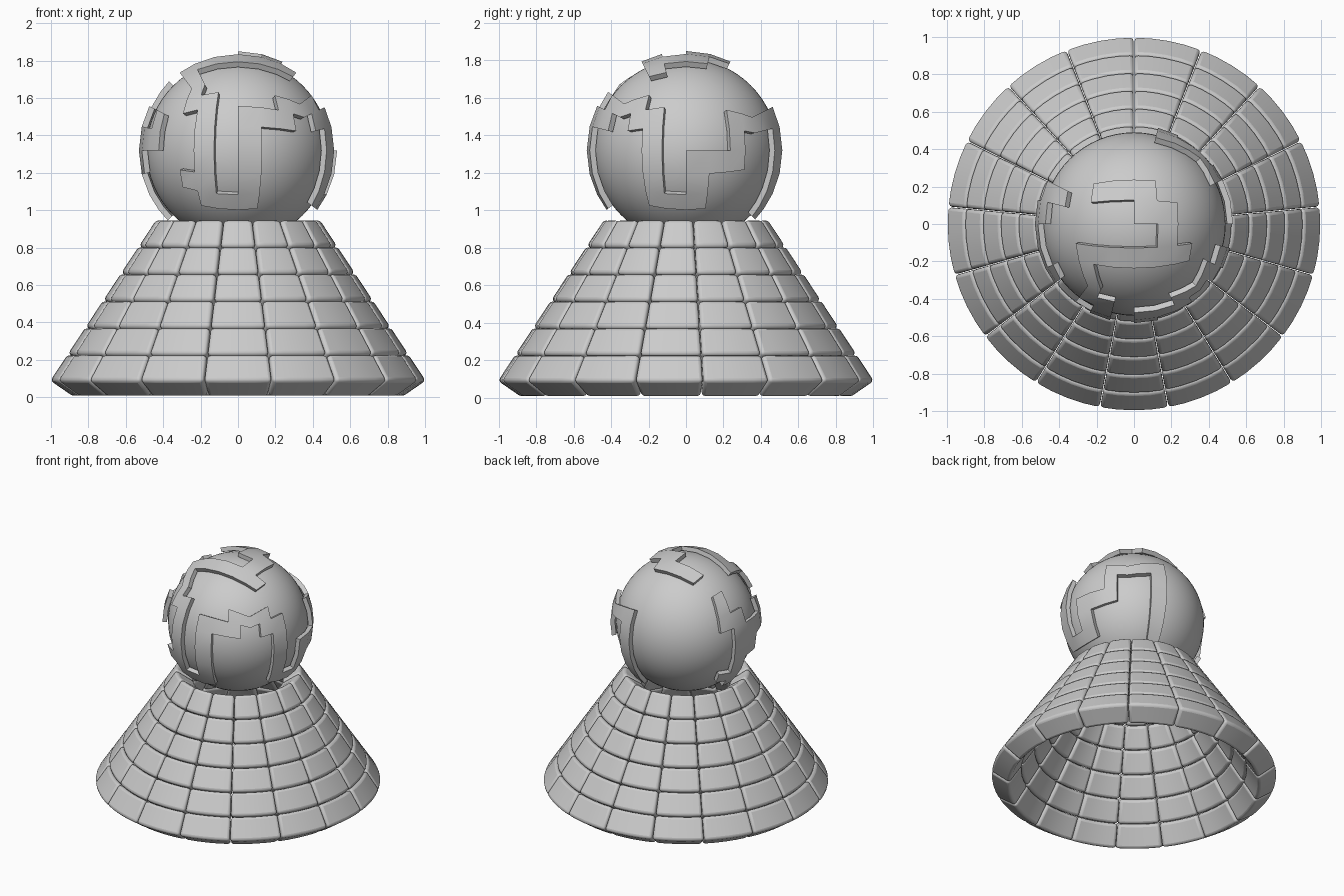
import bpy, bmesh, math
from mathutils import Vector

if "Cube" in bpy.data.objects:
    bpy.data.objects.remove(bpy.data.objects["Cube"])

CENTRE = Vector((0, 0, 1.32))
COUNT, ROWS = 17, 6


def make_object(name, bm):
    bmesh.ops.recalc_face_normals(bm, faces=bm.faces)
    mesh = bpy.data.meshes.new(name)
    bm.to_mesh(mesh)
    bm.free()
    ob = bpy.data.objects.new(name, mesh)
    bpy.context.collection.objects.link(ob)
    return ob


def smooth(ob, angle=40):
    bpy.ops.object.select_all(action='DESELECT')
    ob.select_set(True)
    bpy.context.view_layer.objects.active = ob
    bpy.ops.object.shade_smooth_by_angle(angle=math.radians(angle))


# Conical skirt: rows of rounded bricks lying along the slope
def add_brick(bm, section, a0, a1, segs=4):
    rings = []
    for i in range(segs + 1):
        a = a0 + (a1 - a0) * i / segs
        rings.append([bm.verts.new((r * math.cos(a), r * math.sin(a), z)) for r, z in section])
    for p, q in zip(rings, rings[1:]):
        for j in range(4):
            k = (j + 1) % 4
            bm.faces.new((p[j], p[k], q[k], q[j]))
    bm.faces.new(rings[0])
    bm.faces.new(rings[-1][::-1])


bottom, top = Vector((1.004, 0.088)), Vector((0.434, 0.953))
inward = Vector((-0.128, -0.088))
step = 2 * math.pi / COUNT
for row in range(ROWS):
    lo = bottom.lerp(top, row / ROWS + 0.001)
    hi = bottom.lerp(top, (row + 1) / ROWS - 0.001)
    section = [lo, hi, hi + inward, lo + inward]
    bm = bmesh.new()
    for i in range(COUNT):
        a = math.pi / 2 + i * step
        gap = 0.002 / lo.x
        add_brick(bm, section, a + gap, a + step - gap)
    ob = make_object(f"brick_row_{row + 1}", bm)
    bev = ob.modifiers.new("rounded_edges", 'BEVEL')
    bev.width, bev.segments = 0.02, 3
    bev.limit_method, bev.angle_limit = 'ANGLE', math.radians(40)
    smooth(ob)

# Smooth ball
bpy.ops.mesh.primitive_uv_sphere_add(segments=64, ring_count=32, radius=0.49, location=CENTRE)
bpy.context.object.name = "ball"
smooth(bpy.context.object)

# Raised plates: blocks of cells on the sides of a cube projected to the ball.
# Each side: outward axis, u axis, v axis; blocks are u0, u1, v0, v1 in quarter units.
SIDES = {
    'front': ((0, -1, 0), (1, 0, 0), (0, 0, 1)),
    'right': ((1, 0, 0), (0, 1, 0), (0, 0, 1)),
    'back': ((0, 1, 0), (1, 0, 0), (0, 0, 1)),
    'left': ((-1, 0, 0), (0, -1, 0), (0, 0, 1)),
    'top': ((0, 0, 1), (1, 0, 0), (0, 1, 0)),
}
PLATES = {
    'front_and_top_plate': {
        'front': [(-2, -1, -3, 3), (-3, -2, -2, -1), (-1, 1, -3, -2), (0, 1, -2, 1),
                  (0, 3, 1, 2), (2, 4, 2, 3), (-3, -2, 2, 4)],
        'right': [(-4, -2, 2, 3), (-3, -1, 1, 2), (-2, -1, -3, 1), (-1, 1, -3, -2),
                  (0, 1, -2, 0), (1, 3, -1, 0), (2, 3, 0, 1), (2, 4, 1, 2)],
        'back': [(1, 4, 1, 2), (1, 2, -4, 1)],
        'top': [(-2, 1, 1, 2), (0, 1, 0, 1), (1, 2, -1, 1), (-3, 3, -2, -1), (-3, -2, -4, -2)],
    },
    'left_plate': {
        'left': [(-2, -1, 2, 4), (-1, 0, 1, 2), (-2, -1, 1, 2), (-1, 3, 0, 1), (2, 3, 1, 2),
                 (-1, 1, -1, 0), (-1, 0, -2, -1), (-2, 0, -3, -2), (-1, 0, -4, -3)],
    },
}
for name, sides in PLATES.items():
    bm = bmesh.new()
    cells = set()
    for side, blocks in sides.items():
        n, u, v = (Vector(c) for c in SIDES[side])
        for u0, u1, v0, v1 in blocks:
            for i in range(u0, u1):
                for j in range(v0, v1):
                    if (side, i, j) in cells:
                        continue
                    cells.add((side, i, j))
                    corners = [(n + u * (a / 4) + v * (b / 4)).normalized() * 0.53
                               for a, b in ((i, j), (i + 1, j), (i + 1, j + 1), (i, j + 1))]
                    face = bm.faces.new([bm.verts.new(CENTRE + c) for c in corners])
                    face.normal_update()
                    if face.normal.dot(corners[0]) < 0:
                        face.normal_flip()
    bmesh.ops.remove_doubles(bm, verts=bm.verts, dist=0.0005)
    # inner skin and rim walls of constant radial depth
    skin = bm.faces[:]
    rim = [e for e in bm.edges if e.is_boundary]
    inner = {w: bm.verts.new(CENTRE + (w.co - CENTRE) * (0.498 / 0.53)) for w in bm.verts[:]}
    for f in skin:
        bm.faces.new([inner[w] for w in reversed(f.verts)])
    for e in rim:
        a, b = e.verts
        bm.faces.new((a, b, inner[b], inner[a]))
    smooth(make_object(name, bm), 30)
